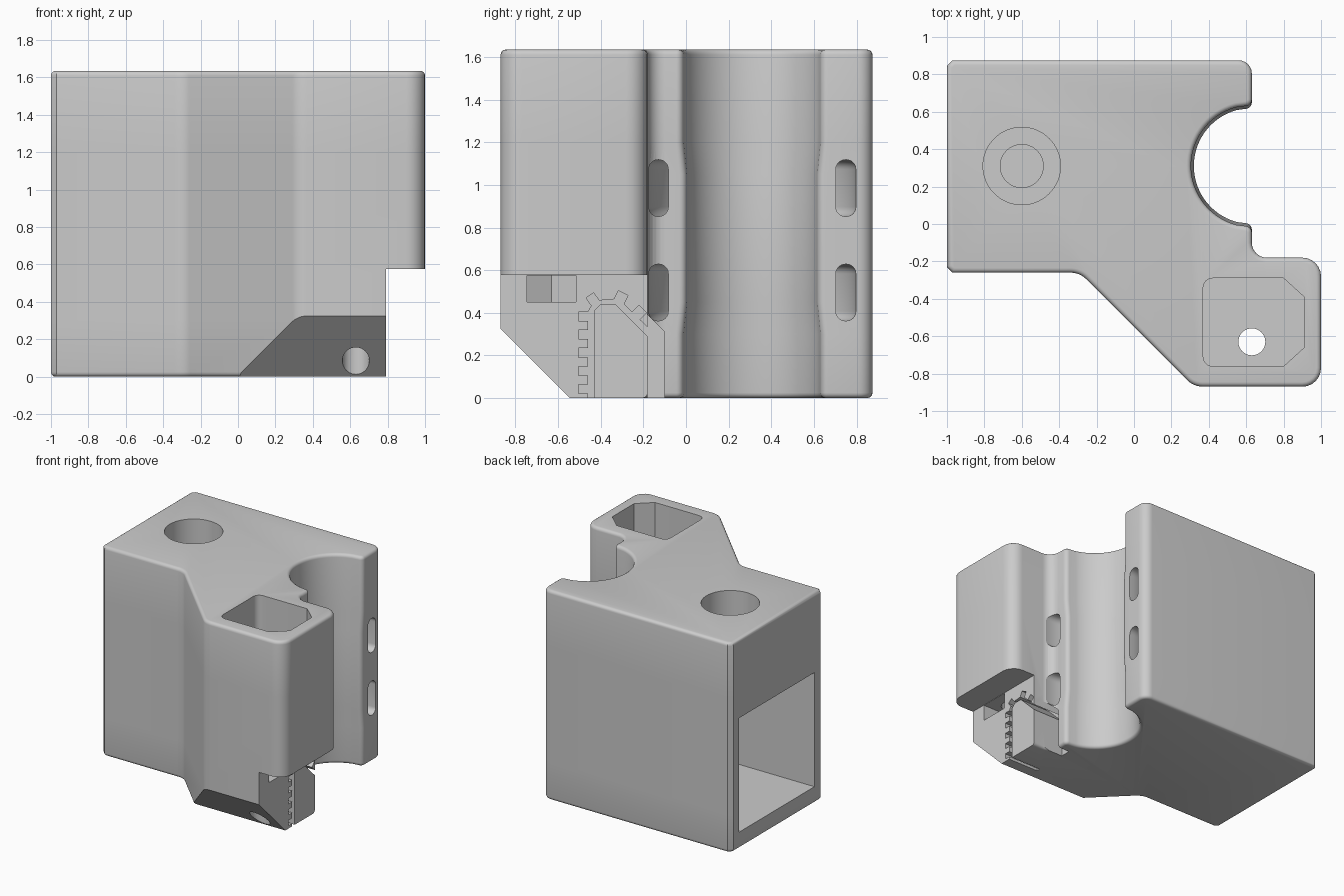
import bpy, bmesh, math
from mathutils import Vector

default = bpy.data.objects.get("Cube")
if default:
    bpy.data.objects.remove(default, do_unlink=True)

TOP = 1.635
BEARING = Vector((0.63, 0.31))
ROD = (-0.6, 0.31)

grey = bpy.data.materials.new("light grey plastic")
grey.use_nodes = True
grey.diffuse_color = (0.6, 0.6, 0.6, 1)
grey.node_tree.nodes["Principled BSDF"].inputs["Base Color"].default_value = (0.6, 0.6, 0.6, 1)


def rounded(corners, segs=6):
    """Outline with each corner (x, y, radius) turned into a fillet."""
    out = []
    for i, (x, y, r) in enumerate(corners):
        p = Vector((x, y))
        a = (Vector(corners[i - 1][:2]) - p).normalized()
        b = (Vector(corners[(i + 1) % len(corners)][:2]) - p).normalized()
        if r == 0:
            out.append(p)
            continue
        half = a.angle(b) / 2
        centre = p + (a + b).normalized() * (r / math.sin(half))
        start = p + a * (r / math.tan(half)) - centre
        end = p + b * (r / math.tan(half)) - centre
        turn = math.pi - 2 * half
        for k in range(segs + 1):
            t = k / segs
            out.append(centre + (start * math.sin((1 - t) * turn)
                                 + end * math.sin(t * turn)) / math.sin(turn))
    return out


def loft(name, rings, closed=False, edge_round=0):
    """Skin matching rings of points; cap the ends unless it closes on itself."""
    bm = bmesh.new()
    rows = [[bm.verts.new(p) for p in ring] for ring in rings]
    n = len(rows[0])
    pairs = list(zip(rows, rows[1:])) + ([(rows[-1], rows[0])] if closed else [])
    for lo, hi in pairs:
        for i in range(n):
            j = (i + 1) % n
            bm.faces.new((lo[i], lo[j], hi[j], hi[i]))
    if not closed:
        caps = [bm.faces.new(rows[0][::-1]), bm.faces.new(rows[-1])]
    bmesh.ops.recalc_face_normals(bm, faces=bm.faces)
    if edge_round:
        edges = [e for f in caps for e in f.edges]
        bmesh.ops.bevel(bm, geom=edges, offset=edge_round, segments=4,
                        profile=0.5, affect='EDGES')
    mesh = bpy.data.meshes.new(name)
    bm.to_mesh(mesh)
    bm.free()
    mesh.materials.append(grey)
    obj = bpy.data.objects.new(name, mesh)
    bpy.context.collection.objects.link(obj)
    return obj


def prism_z(name, pts, lo, hi):
    return loft(name, [[(p[0], p[1], z) for p in pts] for z in (lo, hi)])


def prism_x(name, pts, lo, hi):
    return loft(name, [[(x, p[0], p[1]) for p in pts] for x in (lo, hi)])


def cylinder(name, centre, r, lo, hi, n=64):
    pts = [(centre[0] + r * math.cos(math.tau * i / n),
            centre[1] + r * math.sin(math.tau * i / n)) for i in range(n)]
    return prism_z(name, pts, lo, hi)


def box(u0, v0, u1, v1):
    return [(u0, v0), (u1, v0), (u1, v1), (u0, v1)]


def body_ring(z, r):
    """Plan outline of the body with a bearing groove of radius r."""
    bx, by = BEARING
    arc = [(bx + r * math.cos(math.radians(a)), by + r * math.sin(math.radians(a)), 0)
           for a in range(255, 104, -5)]
    c = 0.03
    corners = [(-1, c - 0.26, 0), (c - 1, -0.26, 0), (-0.29, -0.26, 0.12),
               (0.32, -0.87, 0.12), (1, -0.87, 0.1), (1, -0.18, 0.1),
               (0.63, -0.18, 0.08), (bx, by - r, 0.035)]
    corners += arc + [(bx, by + r, 0.035), (0.63, 0.875, 0.07),
                      (c - 1, 0.875, 0), (-1, 0.875 - c, 0)]
    return [(p.x, p.y, z) for p in rounded(corners)]


# Main body: groove narrows slightly in the middle to grip the bearing
levels = [(0, 0.325), (0.3, 0.325), (0.45, 0.31), (1.05, 0.31), (1.2, 0.325), (TOP, 0.325)]
body = loft("carriage_body", [body_ring(z, r) for z, r in levels], edge_round=0.025)
cutters = []

# Front underside chamfer and the step below the tower
cutters.append(prism_x("chamfer_cut", [(-0.95, 0.405), (-0.95, -0.1), (-0.445, -0.1)], -1.2, 1.2))
cutters.append(prism_z("step_cut", box(0.79, -1, 1.2, -0.1), -0.1, 0.577))

# Tower pocket, screw hole and side slot for the nut
pocket = rounded([(0.37, -0.76, 0.05), (0.8, -0.76, 0), (0.91, -0.66, 0),
                  (0.91, -0.39, 0), (0.8, -0.29, 0), (0.37, -0.29, 0.05)])
cutters.append(prism_z("tower_pocket", pocket, 0.75, 2))
cutters.append(cylinder("screw_hole", (0.63, -0.63), 0.072, -0.2, 1.2, 40))
nut = [(0.85, -0.745), (0.85, -0.515), (0.563, -0.515), (0.497, -0.63), (0.563, -0.745)]
cutters.append(prism_z("nut_slot", nut, 0.45, 0.575))

# Side cavity and the stepped rod hole above it
cutters.append(prism_x("side_cavity", box(-0.155, 0.13, 0.775, 1.02), -1.2, -0.12))
cutters.append(cylinder("rod_hole", ROD, 0.207, 1.2, 2))
cutters.append(cylinder("rod_through_hole", ROD, 0.115, 0.9, 1.5))


# Toothed belt slot wrapped around a clamping block
def teeth(a, b, count, depth=0.045):
    a, b = Vector(a), Vector(b)
    step = (b - a) / count
    out = Vector((-step.y, step.x)).normalized() * depth
    pts = []
    for i in range(count):
        s, e = a + step * (i + 0.25), a + step * (i + 0.75)
        pts += [s, s + out, e + out, e]
    return pts


slot = [(-0.46, -0.05)]
slot += teeth((-0.46, 0), (-0.46, 0.425), 5)
slot += teeth((-0.46, 0.42), (-0.39, 0.47), 1)
slot += teeth((-0.36, 0.475), (-0.27, 0.43), 1)
slot += teeth((-0.27, 0.42), (-0.2, 0.35), 1)
slot += [(-0.18, 0.332), (-0.18, 0.39), (-0.1, 0.31), (-0.1, -0.05), (-0.18, -0.05),
         (-0.18, 0.29), (-0.33, 0.44), (-0.4, 0.44), (-0.43, 0.41), (-0.43, -0.05)]
cutters.append(prism_x("belt_slot", slot, 0.53, 0.85))

# Tie channels circling the bearing
for zc in (0.495, 0.985):
    profile = rounded([(0.393, zc - 0.133, 0.045), (0.487, zc - 0.133, 0.045),
                       (0.487, zc + 0.133, 0.045), (0.393, zc + 0.133, 0.045)])
    rings = []
    for i in range(64):
        c, s = math.cos(math.tau * i / 64), math.sin(math.tau * i / 64)
        rings.append([(BEARING.x + p.x * c, BEARING.y + p.x * s, p.y) for p in profile])
    cutters.append(loft("tie_channel", rings, closed=True))

# Carve everything out, then shade
bpy.ops.object.select_all(action='DESELECT')
bpy.context.view_layer.objects.active = body
body.select_set(True)
for cutter in cutters:
    cutter.hide_render = True
    mod = body.modifiers.new(cutter.name, 'BOOLEAN')
    mod.operation = 'DIFFERENCE'
    mod.solver = 'EXACT'
    mod.object = cutter
    bpy.ops.object.modifier_apply(modifier=mod.name)
    bpy.data.objects.remove(cutter, do_unlink=True)
bpy.ops.object.shade_smooth_by_angle(angle=math.radians(30))
